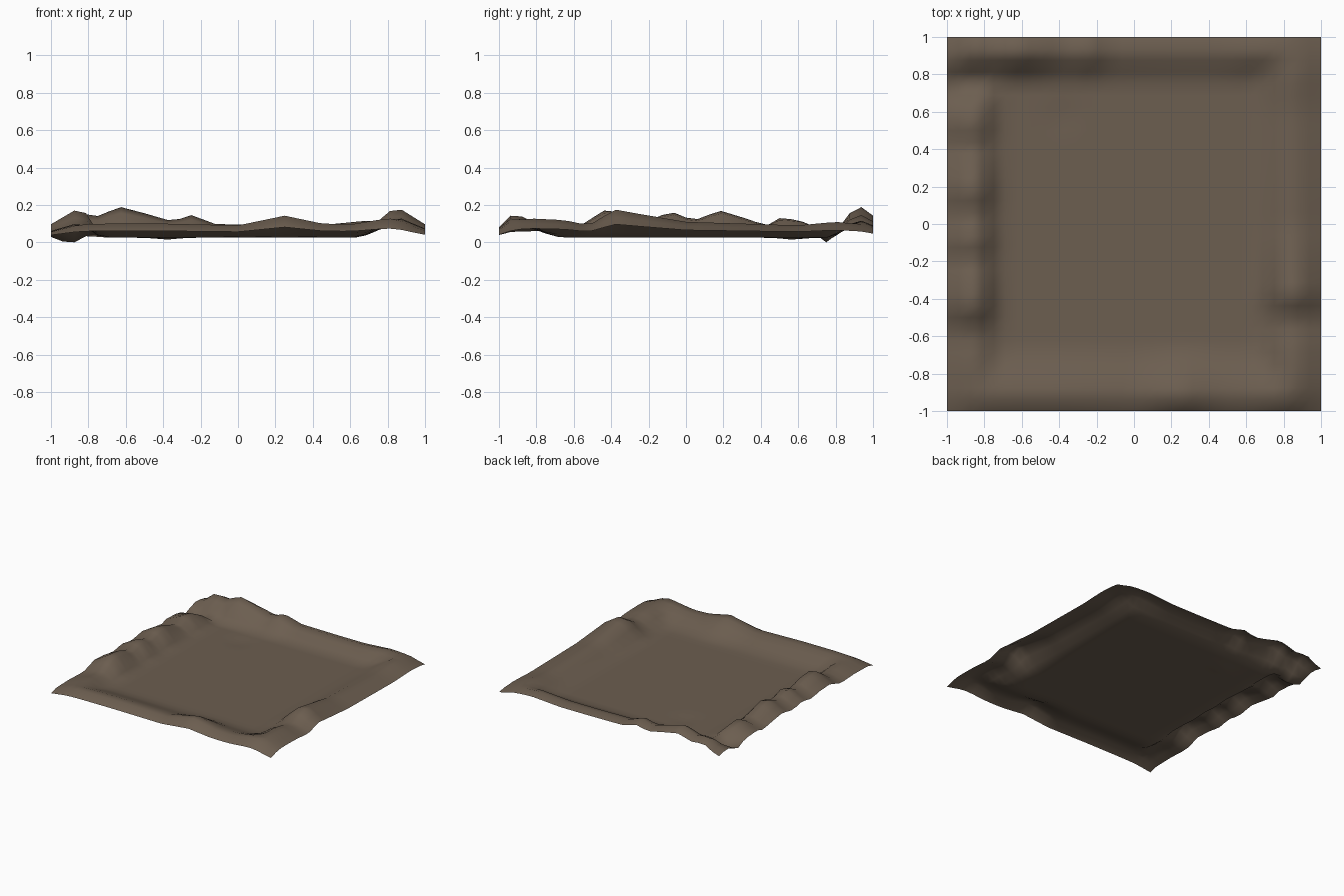
import bpy
import bmesh
import math

cube = bpy.data.objects.get("Cube")
if cube:
    bpy.data.objects.remove(cube, do_unlink=True)

CELLS = 32
FLOOR = 0.03

# Each bank: crest heights along the side, toe distance, crest distance, edge ratio
BANKS = {
    "left": dict(
        toe=0.29, crest=0.15, edge=0.45,
        line=[(-1, .1), (-.75, .11), (-.58, .09), (-.44, .19), (-.3, .175),
              (-.2, .13), (-.08, .185), (.04, .13), (.18, .19), (.33, .14),
              (.43, .1), (.5, .145), (.68, .13), (.75, .06), (.85, .14), (1, .13)]),
    "right": dict(
        toe=0.38, crest=0.14, edge=0.45,
        line=[(-1, .1), (-.85, .14), (-.65, .13), (-.52, .1), (-.38, .19),
              (-.25, .165), (0, .12), (.3, .11), (.6, .1), (.8, .12), (1, .1)]),
    "front": dict(
        toe=0.36, crest=0.07, edge=0.45,
        line=[(-1, .1), (-.7, .11), (-.4, .11), (0, .1), (.25, .155),
              (.45, .11), (.6, .105), (.8, .14), (1, .11)]),
    "back": dict(
        toe=0.25, crest=0.07, edge=0.7,
        line=[(-1, .11), (-.88, .17), (-.75, .15), (-.63, .2), (-.5, .165),
              (-.35, .12), (-.25, .155), (-.12, .105), (.2, .1), (.45, .1),
              (.7, .125), (1, .1)]),
}

# Hollows: centre x, centre y, radius, bottom height
HOLLOWS = [(-.9, .75, .08, 0), (-.38, .57, .07, .02)]


def along(line, t):
    """Linear interpolation of a crest line."""
    for (a, ha), (b, hb) in zip(line, line[1:]):
        if t <= b:
            return ha + (hb - ha) * (t - a) / (b - a)
    return line[-1][1]


def smooth(t):
    t = max(0, min(1, t))
    return t * t * (3 - 2 * t)


def height(x, y):
    """Flat floor, raised banks, lowered rim and small hollows."""
    sides = {"left": (1 + x, y), "right": (1 - x, y),
             "front": (1 + y, x), "back": (1 - y, x)}
    rise, rim = 0, 1
    for name, (dist, t) in sides.items():
        bank = BANKS[name]
        slope = smooth((bank["toe"] - dist) / (bank["toe"] - bank["crest"]))
        rise = max(rise, (along(bank["line"], t) - FLOOR) * slope)
        rim *= bank["edge"] + (1 - bank["edge"]) * min(1, dist / bank["crest"])
    z = FLOOR + rise * rim
    for cx, cy, radius, bottom in HOLLOWS:
        weight = math.exp(-((x - cx) ** 2 + (y - cy) ** 2) / radius ** 2)
        z += (bottom - z) * weight
    return max(0, z)


# Earth colour
earth = bpy.data.materials.new("brown_earth")
earth.use_nodes = True
colour = (0.15, 0.112, 0.08, 1)
earth.diffuse_color = colour
shader = earth.node_tree.nodes["Principled BSDF"]
shader.inputs["Base Color"].default_value = colour
shader.inputs["Roughness"].default_value = 0.9

# Ground sheet
bm = bmesh.new()
bmesh.ops.create_grid(bm, x_segments=CELLS, y_segments=CELLS, size=1)
for v in bm.verts:
    v.co.z = height(v.co.x, v.co.y)
low = min(v.co.z for v in bm.verts)
for v in bm.verts:
    v.co.z -= low
for f in bm.faces:
    f.smooth = True
mesh = bpy.data.meshes.new("ground_patch")
bm.to_mesh(mesh)
bm.free()
mesh.materials.append(earth)
ground = bpy.data.objects.new("ground_patch", mesh)
bpy.context.collection.objects.link(ground)
